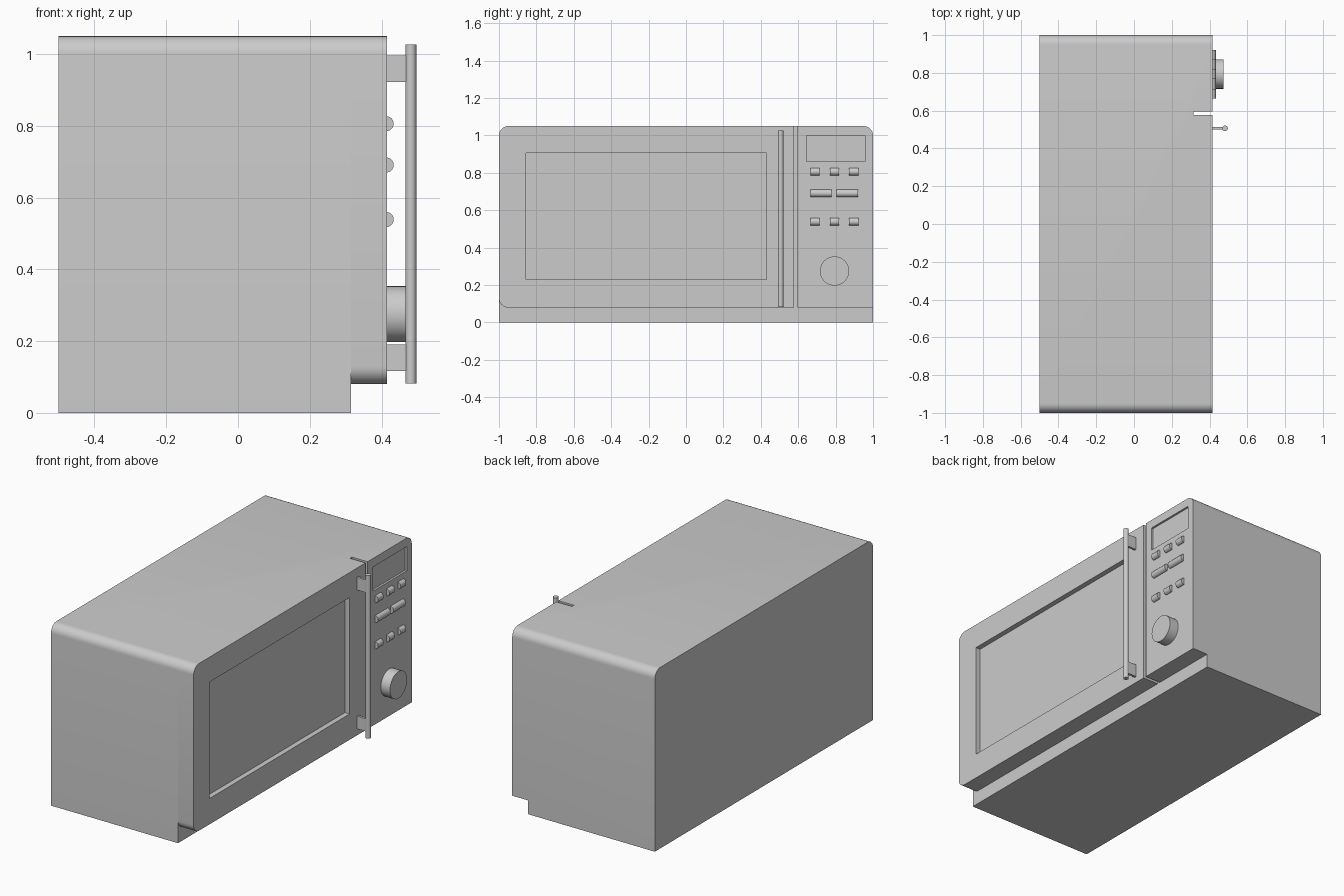
import bpy, bmesh, math
from mathutils import Matrix, Vector

cube = bpy.data.objects.get("Cube")
if cube:
    bpy.data.objects.remove(cube, do_unlink=True)

GREY = (0.6, 0.6, 0.6, 1.0)
grey = bpy.data.materials.new("light_grey")
grey.use_nodes = True
grey.diffuse_color = GREY
grey.node_tree.nodes["Principled BSDF"].inputs["Base Color"].default_value = GREY

FACE = 0.415      # front plane of door and control panel
BACK_PLATE = 0.315  # plane behind the door
SKIRT = 0.08      # underside of door and control panel
TOP = 1.05
ROUND = 0.05


def make_object(name, bm):
    bmesh.ops.recalc_face_normals(bm, faces=bm.faces)
    mesh = bpy.data.meshes.new(name)
    bm.to_mesh(mesh)
    bm.free()
    mesh.materials.append(grey)
    obj = bpy.data.objects.new(name, mesh)
    bpy.context.collection.objects.link(obj)
    return obj


def select(obj):
    bpy.ops.object.select_all(action='DESELECT')
    obj.select_set(True)
    bpy.context.view_layer.objects.active = obj


def smooth(obj):
    select(obj)
    bpy.ops.object.shade_smooth_by_angle(angle=math.radians(35))


def prism(name, x, y, z, round_corners=(), steps=8):
    """Block extruded along x; round_corners lists (y side, z side) pairs."""
    bm = bmesh.new()
    verts = []
    for i, (sy, sz) in enumerate(((1, 1), (-1, 1), (-1, -1), (1, -1))):
        cy, cz = y[sy > 0], z[sz > 0]
        if (sy, sz) in round_corners:
            for k in range(steps + 1):
                a = math.pi / 2 * (i + k / steps)
                verts.append(bm.verts.new((x[0],
                                           cy - sy * ROUND + ROUND * math.cos(a),
                                           cz - sz * ROUND + ROUND * math.sin(a))))
        else:
            verts.append(bm.verts.new((x[0], cy, cz)))
    face = bm.faces.new(verts)
    result = bmesh.ops.extrude_face_region(bm, geom=[face], use_keep_orig=True)
    moved = [g for g in result["geom"] if isinstance(g, bmesh.types.BMVert)]
    bmesh.ops.translate(bm, verts=moved, vec=(x[1] - x[0], 0, 0))
    return make_object(name, bm)


def cylinder(name, center, radius, length, axis, sides):
    bm = bmesh.new()
    turn = Vector((0, 0, 1)).rotation_difference(Vector(axis)).to_matrix().to_4x4()
    bmesh.ops.create_cone(bm, cap_ends=True, segments=sides, radius1=radius,
                          radius2=radius, depth=length,
                          matrix=Matrix.Translation(center) @ turn)
    obj = make_object(name, bm)
    smooth(obj)
    return obj


def cut(obj, x, y, z):
    cutter = prism("cutter", x, y, z)
    cutter.hide_render = True
    mod = obj.modifiers.new("cut", 'BOOLEAN')
    mod.operation = 'DIFFERENCE'
    mod.solver = 'EXACT'
    mod.object = cutter
    select(obj)
    bpy.ops.object.modifier_apply(modifier=mod.name)
    bpy.data.objects.remove(cutter, do_unlink=True)


# Housing with control panel: door bay, skirt step and display recess cut out
body = prism("housing", (-0.5, FACE), (-1, 1), (0, TOP), ((-1, 1), (1, 1)))
cut(body, (BACK_PLATE, 0.6), (-1.2, 0.595), (-0.2, 1.2))
cut(body, (BACK_PLATE, 0.6), (0.5, 1.2), (-0.2, SKIRT))
cut(body, (FACE - 0.012, 0.6), (0.643, 0.957), (0.86, 1.0))
smooth(body)

# Door with recessed window
door = prism("door", (BACK_PLATE, FACE), (-1, 0.577), (SKIRT, TOP),
             ((-1, 1), (-1, -1)))
cut(door, (FACE - 0.03, 0.6), (-0.855, 0.43), (0.23, 0.905))
smooth(door)

# Handle bar on two thin brackets
cylinder("handle_bar", (0.482, 0.506, 0.555), 0.015, 0.945, (0, 0, 1), 24)
for name, z in (("lower", 0.154), ("upper", 0.959)):
    prism(name + "_handle_bracket", (FACE - 0.005, 0.475), (0.499, 0.513),
          (z - 0.037, z + 0.037))

# Half-round push buttons in three rows
rows = (("upper", 0.806, (0.69, 0.794, 0.897), 0.05),
        ("middle", 0.691, (0.722, 0.862), 0.114),
        ("lower", 0.539, (0.69, 0.794, 0.897), 0.05))
for name, z, columns, width in rows:
    for n, y in enumerate(columns, 1):
        cylinder(f"{name}_button_{n}", (0.413, y, z), 0.021, width, (0, 1, 0), 24)

# Rotary knob
cylinder("knob", (0.442, 0.794, 0.275), 0.078, 0.064, (1, 0, 0), 48)
